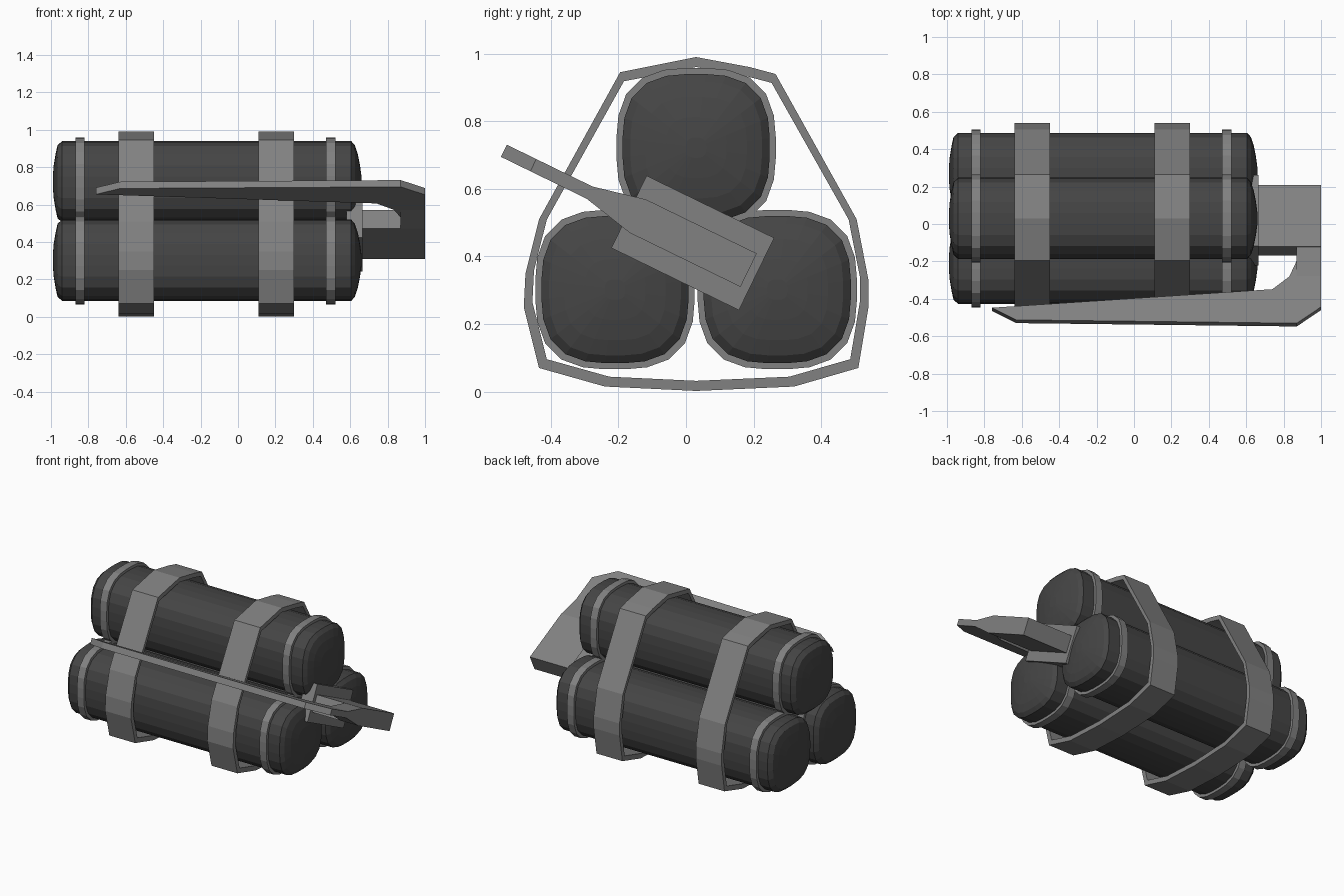
import bpy, bmesh, math
from mathutils import Matrix

if "Cube" in bpy.data.objects:
    bpy.data.objects.remove(bpy.data.objects["Cube"])


def material(name, v):
    m = bpy.data.materials.new(name)
    m.diffuse_color = (v, v, v, 1)
    m.use_nodes = True
    m.node_tree.nodes["Principled BSDF"].inputs["Base Color"].default_value = m.diffuse_color
    return m


DARK, LIGHT = material("dark_grey", 0.06), material("mid_grey", 0.22)


def make(name, verts, faces, mat):
    me = bpy.data.meshes.new(name)
    me.from_pydata(verts, [], faces)
    bm = bmesh.new()
    bm.from_mesh(me)
    bmesh.ops.recalc_face_normals(bm, faces=bm.faces)
    bm.to_mesh(me)
    bm.free()
    me.materials.append(mat)
    ob = bpy.data.objects.new(name, me)
    bpy.context.collection.objects.link(ob)
    return ob


def section(r, n=24, p=2.9):
    """Rounded-square cross-section in y, z."""
    pts = []
    for i in range(n):
        a = 2 * math.pi * (i + 0.5) / n
        c, s = math.cos(a), math.sin(a)
        k = r / (abs(c) ** p + abs(s) ** p) ** (1 / p)
        pts.append((k * c, k * s))
    return pts


def loft(name, rings, mat, closed=False):
    """Skin equal-length rings of 3D points, capped or joined end to end."""
    n, m = len(rings[0]), len(rings)
    faces = []
    for j in range(m if closed else m - 1):
        k = (j + 1) % m
        faces += [(j * n + i, j * n + (i + 1) % n, k * n + (i + 1) % n, k * n + i)
                  for i in range(n)]
    if not closed:
        faces += [tuple(range(n)), tuple(range((m - 1) * n, m * n))]
    return make(name, [v for r in rings for v in r], faces, mat)


def lathe(name, profile, cy, cz, mat, closed=False):
    rings = [[(x, cy + y, cz + z) for y, z in section(r)] for x, r in profile]
    return loft(name, rings, mat, closed)


# Three canisters with domed ends and raised end bands
body = [(-0.99, 0.03), (-0.985, 0.09), (-0.975, 0.15), (-0.965, 0.195), (-0.94, 0.218),
        (0.605, 0.218), (0.625, 0.195), (0.64, 0.15), (0.652, 0.09), (0.66, 0.03)]
for label, cy, cz in (("top", 0.03, 0.722), ("front", -0.21, 0.302), ("back", 0.27, 0.302)):
    lathe(label + "_canister", body, cy, cz, DARK)
    for side, x in (("left", -0.87), ("right", 0.47)):
        band = [(x, 0.21), (x, 0.236), (x + 0.05, 0.236), (x + 0.05, 0.21)]
        lathe(f"{label}_{side}_band", band, cy, cz, LIGHT, True)

# Two straps wrapped round the bundle
outer = [(0.03, 0.99), (0.19, 0.96), (0.265, 0.94), (0.505, 0.51), (0.54, 0.33), (0.54, 0.25),
         (0.51, 0.07), (0.32, 0.015), (0.03, 0.002), (-0.24, 0.015), (-0.435, 0.07),
         (-0.48, 0.25), (-0.475, 0.35), (-0.435, 0.51), (-0.195, 0.945)]
inner = [(0.03 + (y - 0.03) * 0.95, 0.5 + (z - 0.5) * 0.94) for y, z in outer]
for side, x in (("left", -0.64), ("right", 0.11)):
    rings = [[(xx, y, z) for y, z in loop] for xx, loop in
             ((x, inner), (x, outer), (x + 0.19, outer), (x + 0.19, inner))]
    loft(side + "_strap", rings, LIGHT, True)

# Lever assembly, built flat (local y = width, z = thickness) then tilted
tilt = Matrix.Translation((0, 0.02, 0.44)) @ Matrix.Rotation(math.radians(-26), 4, 'X')


def plate(name, outline, half):
    ob = loft(name, [[(x, y, z) for x, y in outline] for z in (-half, half)], LIGHT)
    ob.matrix_world = tilt
    return ob


def rect(x0, x1, w):
    return [(x0, -w), (x1, -w), (x1, w), (x0, w)]


plate("lever_socket", rect(0.58, 0.665, 0.21), 0.119)
plate("lever_head", rect(0.64, 1.0, 0.184), 0.055)
plate("lever", [(-0.76, -0.53), (-0.63, -0.602), (0.87, -0.622), (1.0, -0.525), (1.0, -0.25),
                (0.87, -0.25), (0.83, -0.345), (0.74, -0.42), (0.6, -0.43)], 0.02)

# Wedge thickening from the lever into its head
wedge = loft("lever_neck", [[(x, -0.34, -0.02), (x, -0.18, -0.055), (x, -0.18, 0.055),
                             (x, -0.34, 0.02)] for x in (0.87, 1.0)], LIGHT)
wedge.matrix_world = tilt
